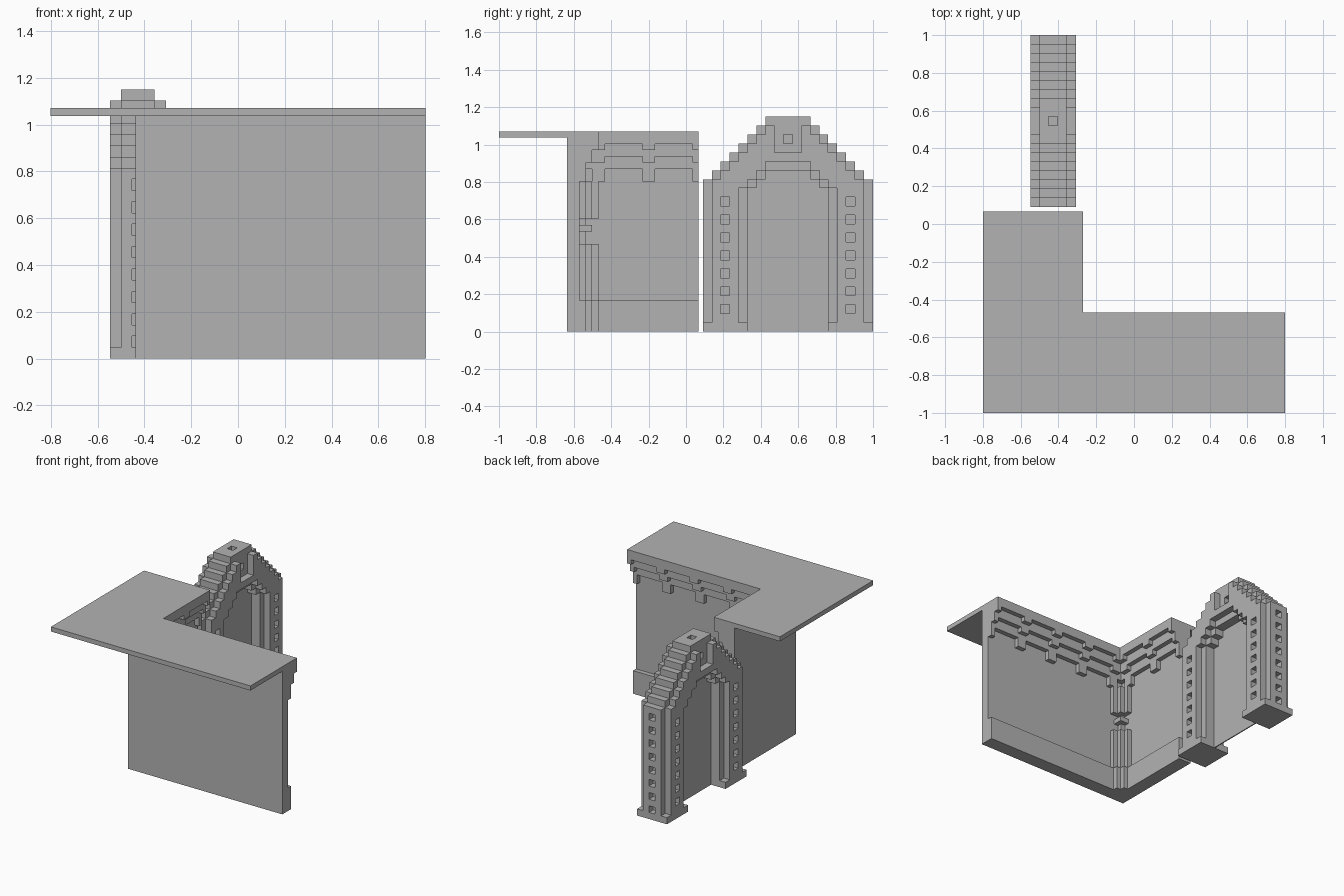
import bpy, bmesh, math
from mathutils import Vector

if "Cube" in bpy.data.objects:
    bpy.data.objects.remove(bpy.data.objects["Cube"])

stone = bpy.data.materials.new("grey stone")
stone.diffuse_color = (0.45, 0.45, 0.45, 1)
stone.use_nodes = True
stone.node_tree.nodes["Principled BSDF"].inputs["Base Color"].default_value = stone.diffuse_color


def finish(name, bm):
    bmesh.ops.recalc_face_normals(bm, faces=bm.faces)
    mesh = bpy.data.meshes.new(name)
    bm.to_mesh(mesh)
    bm.free()
    mesh.materials.append(stone)
    obj = bpy.data.objects.new(name, mesh)
    bpy.context.collection.objects.link(obj)
    return obj


def block_solid(name, filled, dims, origin, size):
    """Surface of all unit blocks for which filled(i, j, k) is true."""
    cells = {(i, j, k) for i in range(dims[0]) for j in range(dims[1])
             for k in range(dims[2]) if filled(i, j, k)}
    bm = bmesh.new()
    verts = {}

    def vert(p):
        if p not in verts:
            verts[p] = bm.verts.new(Vector(origin) + Vector(p) * size)
        return verts[p]

    for c in cells:
        for axis in range(3):
            for side in (0, 1):
                n = list(c)
                n[axis] += 2 * side - 1
                if tuple(n) in cells:
                    continue
                quad = []
                for u, w in ((0, 0), (1, 0), (1, 1), (0, 1)):
                    p = list(c)
                    p[axis] += side
                    p[(axis + 1) % 3] += u
                    p[(axis + 2) % 3] += w
                    quad.append(vert(tuple(p)))
                bm.faces.new(quad if side else quad[::-1])
    # merge flat areas into clean faces
    bmesh.ops.dissolve_limit(bm, angle_limit=math.radians(1),
                             verts=bm.verts, edges=bm.edges)
    mesh = bpy.data.meshes.new(name)
    bm.to_mesh(mesh)
    bm.free()
    mesh.materials.append(stone)
    obj = bpy.data.objects.new(name, mesh)
    bpy.context.collection.objects.link(obj)


# L-shaped walls with base, scalloped cornice and corner pillar
V = 1.07 / 32
WX, WY = 0.8 - 37 * V, -0.635


def wall_depth(t, k):
    dip = (t - 4) % 8 < 2
    if k >= (29 if dip else 30):
        return 5
    if k >= (27 if dip else 28):
        return 4
    if k >= (24 if dip else 26) or k < 5:
        return 3
    return 2


def wall(i, j, k):
    if j < wall_depth(i, k) or i < wall_depth(j, k):
        return True
    hi, lo = max(i, j), min(i, j)
    if k < 5:
        return hi < 5 and lo < 4
    if k < 14 or 18 <= k < 24:
        return hi < 4 or (hi < 5 and lo < 3)
    return k < 24 and hi < (4 if k == 16 else 3)


block_solid("corner_walls", wall, (37, 21, 31), (WX, WY, 0), V)

# L-shaped roof slab
bm = bmesh.new()
ix, iy, yb = WX + 5 * V, WY + 5 * V, WY + 21 * V
outline = [(-0.8, -1), (0.8, -1), (0.8, iy), (ix, iy), (ix, yb), (-0.8, yb)]
face = bm.faces.new([bm.verts.new((x, y, 31 * V)) for x, y in outline])
ext = bmesh.ops.extrude_face_region(bm, geom=[face])
bmesh.ops.translate(bm, vec=(0, 0, V),
                    verts=[e for e in ext["geom"] if isinstance(e, bmesh.types.BMVert)])
finish("roof_slab", bm)

# Stepped archway: two pillars with windows and a pointed top
W = 0.91 / 19
AX, AY = -0.428 - 2.5 * W, 0.09


def arch(i, j, k):
    m = min(j, 18 - j)
    s = min(m, 7)
    if k == 0 and m <= 4:                       # pillar feet
        return True
    if i in (0, 4):                             # outer facing layers
        if m == 0:
            return False
        if m <= 3:
            return k < 16 + m and not (m == 2 and k % 2 == 0 and 2 <= k <= 14)
        if m >= 8:                              # recess at the peak
            return k == 19
        return 12 + s <= k < 16 + s
    if m == 0 and i == 2 and k % 2 == 1 and k <= 15:   # end windows
        return False
    if m == 9 and ((i == 2 and k == 23) or (i != 2 and k == 21)):  # peak windows
        return False
    return (0 if m <= 4 else 11 + s) <= k < 17 + s


block_solid("stepped_arch", arch, (5, 19, 24), (AX, AY, 0), W)

# Thin panel closing the arch opening
bm = bmesh.new()
bmesh.ops.create_cube(bm, size=1)
bmesh.ops.scale(bm, vec=(0.008, 9.2 * W, 18.1 * W), verts=bm.verts)
bmesh.ops.translate(bm, vec=(-0.428, AY + 9.5 * W, 9.05 * W), verts=bm.verts)
finish("arch_panel", bm)
